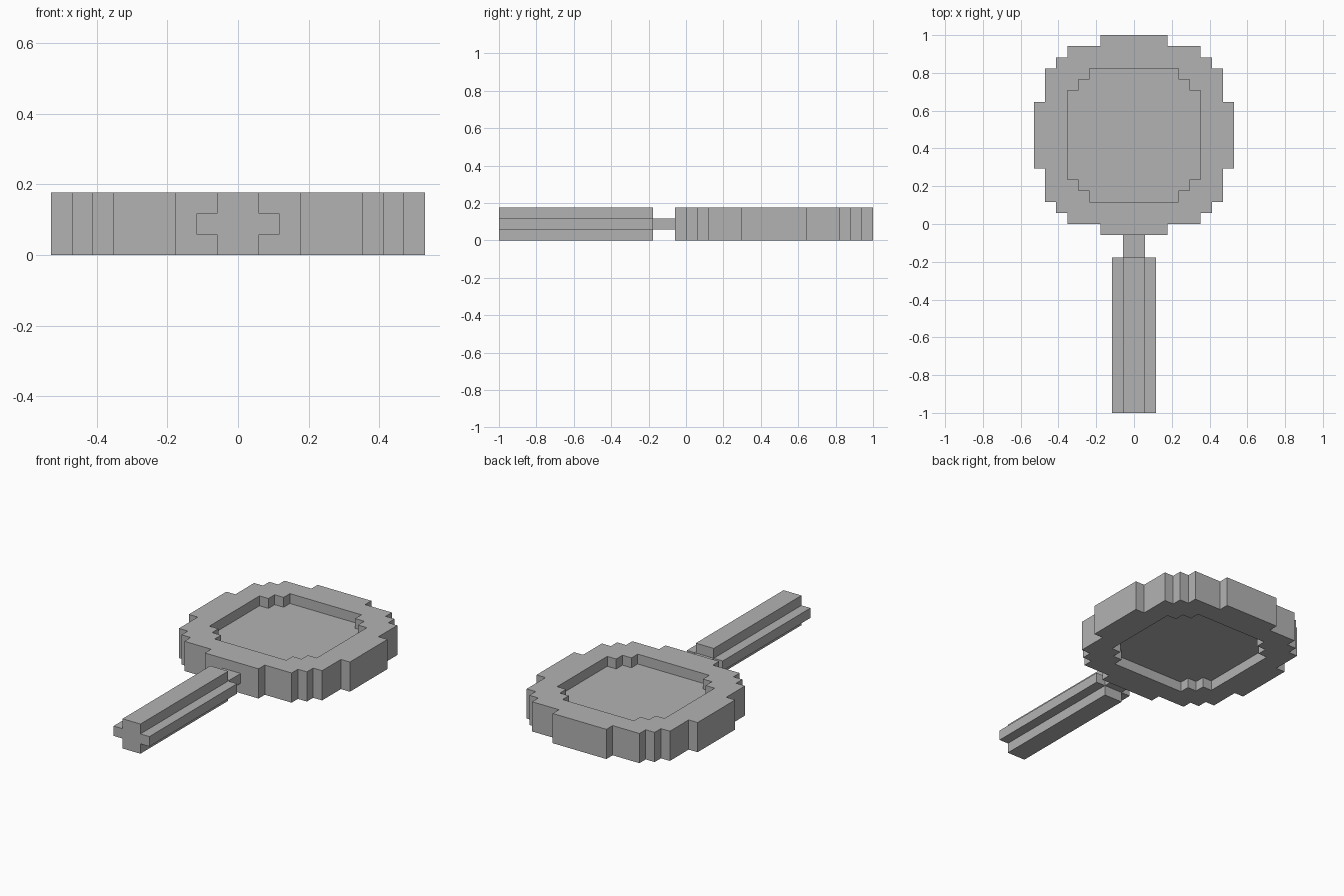
import bpy, bmesh
from math import pi
from mathutils import Matrix

cube = bpy.data.objects.get("Cube")
if cube:
    bpy.data.objects.remove(cube, do_unlink=True)

U = 2 / 34  # one block of the stepped design

grey = bpy.data.materials.new("plain grey")
grey.use_nodes = True
grey.diffuse_color = (0.45, 0.45, 0.45, 1)
bsdf = next(n for n in grey.node_tree.nodes if n.type == 'BSDF_PRINCIPLED')
bsdf.inputs["Base Color"].default_value = grey.diffuse_color


def stepped_outline(corners):
    """Closed stepped outline from the outer corners of one quarter."""
    quarter = [corners[0]]
    for (ax, ay), (bx, by) in zip(corners, corners[1:]):
        quarter += [(bx, ay), (bx, by)]
    half = quarter + [(-x, y) for x, y in reversed(quarter)]
    return half + [(-x, -y) for x, y in half]


def prism(name, outlines, thickness, centre, along_y=False):
    """Extrude filled outlines (a second outline is a hole), sizes in blocks."""
    curve = bpy.data.curves.new(name, 'CURVE')
    curve.dimensions = '2D'
    curve.fill_mode = 'BOTH'
    curve.extrude = thickness * U / 2
    for outline in outlines:
        spline = curve.splines.new('POLY')
        spline.points.add(len(outline) - 1)
        for point, (x, y) in zip(spline.points, outline):
            point.co = (x * U, y * U, 0, 1)
        spline.use_cyclic_u = True
    helper = bpy.data.objects.new(name + "_outline", curve)
    bpy.context.collection.objects.link(helper)
    bpy.context.view_layer.update()
    mesh = bpy.data.meshes.new_from_object(helper)
    bpy.data.objects.remove(helper, do_unlink=True)

    bm = bmesh.new()
    bm.from_mesh(mesh)
    bmesh.ops.remove_doubles(bm, verts=bm.verts, dist=1e-4)
    if along_y:
        bm.transform(Matrix.Rotation(pi / 2, 4, 'X'))
    bm.transform(Matrix.Translation([c * U for c in centre]))
    bmesh.ops.recalc_face_normals(bm, faces=bm.faces)
    for face in bm.faces:
        face.smooth = False
    bm.to_mesh(mesh)
    bm.free()
    mesh.materials.clear()
    mesh.materials.append(grey)
    obj = bpy.data.objects.new(name, mesh)
    bpy.context.collection.objects.link(obj)
    return obj


rim = stepped_outline([(9, 3), (8, 6), (7, 7), (6, 8), (3, 9)])
opening = stepped_outline([(6, 4), (5, 5), (4, 6)])
cross = stepped_outline([(2, .5), (1, 1.5)])
bar = stepped_outline([(1, .5)])

# Round head: thick rim with a thin pane set halfway up
prism("rim", [rim, opening], 3, (0, 8, 1.5))
prism("pane", [opening], 1, (0, 8, 1.5))

# Neck and cross-shaped handle
prism("neck", [bar], 2, (0, -2, 1.5), along_y=True)
prism("handle", [cross], 14, (0, -10, 1.5), along_y=True)
